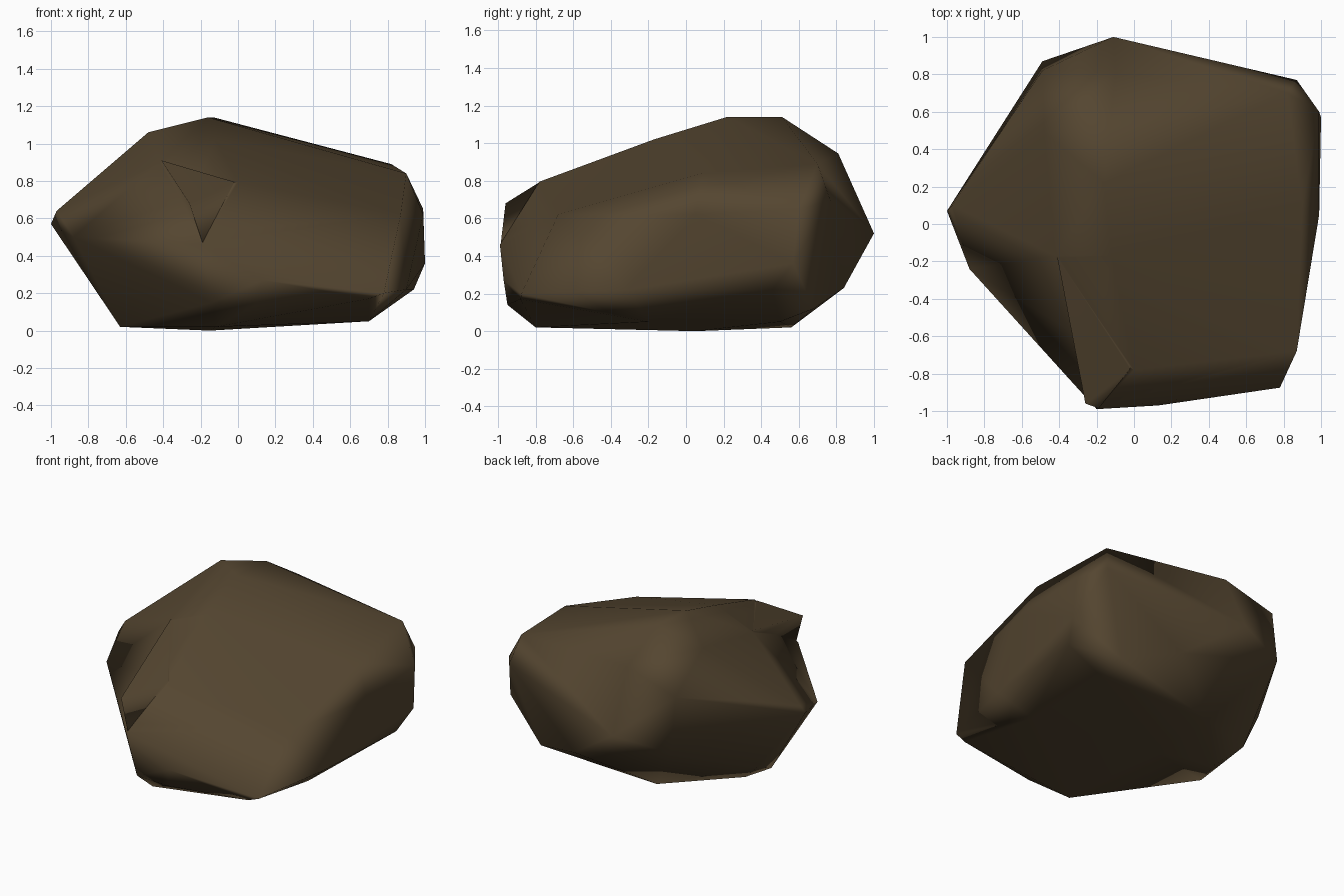
import bpy, bmesh

if "Cube" in bpy.data.objects:
    bpy.data.objects.remove(bpy.data.objects["Cube"])

# Corner points of the boulder, grouped by region
base = [(-.15, .05, 0), (-.57, .14, .02), (-.63, -.07, .02), (-.12, -.8, .02),
        (.7, -.2, .05), (.69, .5, .05), (-.16, .56, .02), (.68, .68, .12)]
front = [(-.14, -.95, .15), (.1, -.95, .14), (-.2, -.99, .46), (.13, -.97, .27), (.63, -.89, .22),
         (.7, -.88, .17), (.78, -.875, .2), (0, -.78, .795), (.87, -.68, .62)]
right = [(.99, .05, .62), (.99, .6, .65), (1.0, .57, .36), (.94, .46, .22), (.9, -.31, .22),
         (.9, .09, .84), (.82, .7, .89), (.87, .77, .69)]
back = [(-.11, 1.0, .52), (-.1, .81, .945), (-.49, .87, .45), (-.49, .82, .83), (.3, .84, .23)]
left = [(-1, .07, .57), (-.97, .1, .64), (-.88, -.24, .5), (-.73, .24, .17)]
top = [(-.16, .22, 1.14), (-.13, .51, 1.14), (-.48, .49, 1.06), (-.51, .33, .99),
       (-.12, -.17, 1.02), (-.42, -.17, .9)]

# Small overhanging wedge at the front left, its rear corners sunk into the body
wedge = [(-.26, -.96, .68), (-.19, -.985, .47), (-.41, -.18, .91), (-.02, -.775, .795),
         (-.1, -.6, .4), (-.1, -.2, .7)]


def hull(name, points):
    """Wrap points in a smooth-shaded convex skin."""
    bm = bmesh.new()
    for p in points:
        bm.verts.new(p)
    bmesh.ops.convex_hull(bm, input=bm.verts)
    bmesh.ops.delete(bm, geom=[v for v in bm.verts if not v.link_faces], context='VERTS')
    bmesh.ops.recalc_face_normals(bm, faces=bm.faces)
    mesh = bpy.data.meshes.new(name)
    bm.to_mesh(mesh)
    bm.free()
    mesh.shade_smooth()
    mesh.materials.append(stone)
    ob = bpy.data.objects.new(name, mesh)
    bpy.context.collection.objects.link(ob)
    return ob


stone = bpy.data.materials.new("brown_stone")
stone.diffuse_color = (.09, .061, .030, 1)
stone.use_nodes = True
stone.node_tree.nodes["Principled BSDF"].inputs["Base Color"].default_value = stone.diffuse_color

boulder = hull("boulder", base + front + right + back + left + top)
ledge = hull("front_ledge", wedge)
ledge.hide_render = True

# Fuse the wedge, then let the shading follow the large faces
join = boulder.modifiers.new("fuse_ledge", 'BOOLEAN')
join.operation = 'UNION'
join.solver = 'EXACT'
join.object = ledge
wn = boulder.modifiers.new("weighted_normals", 'WEIGHTED_NORMAL')
wn.weight = 60
